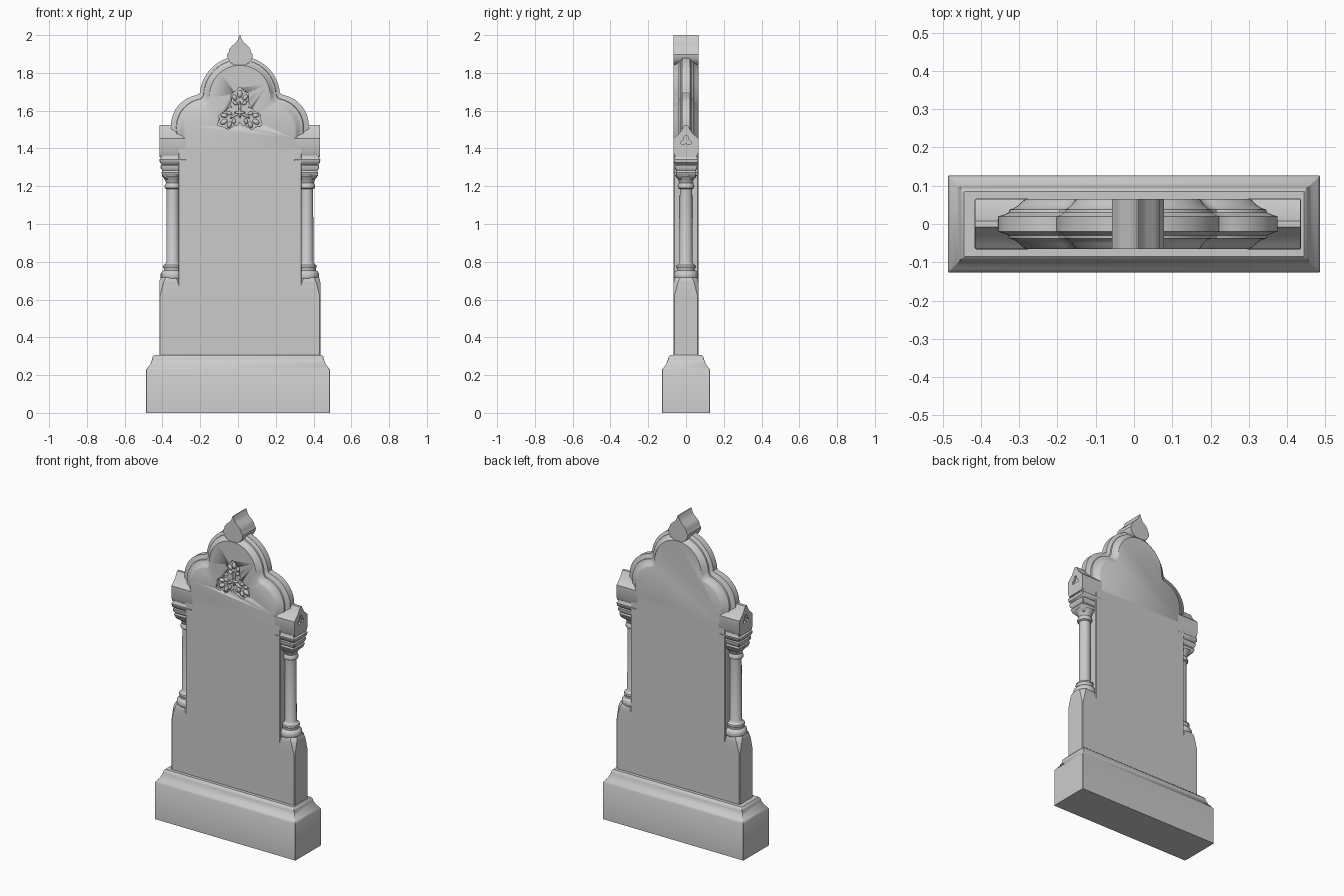
import bpy, bmesh
from math import sin, cos, pi, radians

if "Cube" in bpy.data.objects:
    bpy.data.objects.remove(bpy.data.objects["Cube"])

CX = 0.01      # centre line of everything above the plinth
D = 0.065      # half depth of the stone


def finish(name, bm):
    bmesh.ops.recalc_face_normals(bm, faces=bm.faces)
    me = bpy.data.meshes.new(name)
    bm.to_mesh(me)
    bm.free()
    ob = bpy.data.objects.new(name, me)
    bpy.context.collection.objects.link(ob)
    bpy.context.view_layer.objects.active = ob
    bpy.ops.object.select_all(action='DESELECT')
    ob.select_set(True)
    bpy.ops.object.shade_smooth_by_angle(angle=radians(35))
    return ob


def loft(name, rings):
    """Skin a stack of equal-length closed rings and cap both ends."""
    bm = bmesh.new()
    vs = [[bm.verts.new(p) for p in r] for r in rings]
    n = len(vs[0])
    for a, b in zip(vs, vs[1:]):
        for i in range(n):
            j = (i + 1) % n
            bm.faces.new((a[i], a[j], b[j], b[i]))
    bm.faces.new(vs[0])
    bm.faces.new(vs[-1])
    return finish(name, bm)


def rect(cx, hx, hy, z, c=0.0005):
    """Rectangle ring with cut corners."""
    return [(cx + x, y, z) for x, y in (
        (hx - c, -hy), (hx, c - hy), (hx, hy - c), (hx - c, hy),
        (c - hx, hy), (-hx, hy - c), (-hx, c - hy), (c - hx, -hy))]


def circle(cx, r, z, n=28):
    return [(cx + r * cos(2 * pi * i / n), r * sin(2 * pi * i / n), z) for i in range(n)]


def cut(ob, cutter):
    cutter.hide_render = True
    m = ob.modifiers.new("recess", 'BOOLEAN')
    m.operation, m.solver, m.object = 'DIFFERENCE', 'EXACT', cutter
    bpy.context.view_layer.objects.active = ob
    bpy.ops.object.modifier_apply(modifier=m.name)
    bpy.data.objects.remove(cutter)


def trefoil(r, frill, n=96):
    """Three-lobed outline with a leafy edge, one lobe up."""
    pts = []
    for i in range(n):
        a = 2 * pi * i / n
        k = r * (0.72 + 0.28 * cos(3 * (a - pi / 2)) + frill * cos(15 * (a - pi / 2)))
        pts.append((k * cos(a), k * sin(a)))
    return pts


# Plinth with coved top
loft("plinth", [rect(0, 0.486 - i, 0.127 - i, z, 0.002) for z, i in (
    (0, 0), (0.228, 0), (0.24, 0.008), (0.258, 0.022), (0.285, 0.032), (0.297, 0.034), (0.306, 0.042))])

# Main panel
loft("panel", [rect(CX, 0.326, D, z, 0.003) for z in (0.28, 1.40)])


# Lobed crown: inner face outline swept out to a thin ridge outline
def lobes(lower, upper, foot, n=14):
    half = [foot]
    for cx, cz, r, a0, a1 in (lower, upper):
        half += [(cx + r * cos(radians(a0 + (a1 - a0) * i / n)),
                  cz + r * sin(radians(a0 + (a1 - a0) * i / n))) for i in range(n + 1)]
    return half + [(-x, z) for x, z in reversed(half[:-1])]


inner = lobes((0.15, 1.49, 0.143, -15, 83), (0, 1.68, 0.16, -5, 90), (0.288, 1.40))
outer = lobes((0.20, 1.52, 0.165, 0, 80), (0, 1.675, 0.213, 5, 90), (0.365, 1.40))
moulding = [(0, D), (0.1, 0.061), (0.25, 0.05), (0.45, 0.041), (0.6, 0.038), (0.63, 0.03), (0.82, 0.024), (1, 0.02)]
section = [(t, -y) for t, y in moulding] + [(t, y) for t, y in reversed(moulding)]
crown = loft("crown", [[(CX + a[0] + (b[0] - a[0]) * t, y, a[1] + (b[1] - a[1]) * t)
                        for a, b in zip(inner, outer)] for t, y in section])

# Sunk three-leaf carving on the front
FZ = 1.59
cut(crown, loft("carving_cutter", [[(CX + x, y, FZ + z) for x, z in trefoil(0.127, 0.05)]
                                   for y in (-0.1, -D + 0.016)]))
bm = bmesh.new()


def blob(x, z, sx, sz, ang):
    res = bmesh.ops.create_icosphere(bm, subdivisions=2, radius=1)
    for v in res["verts"]:
        px, pz = v.co.x * sx, v.co.z * sz
        v.co = (CX + x + px * cos(ang) - pz * sin(ang), -D + 0.014 + v.co.y * 0.013,
                FZ + z + px * sin(ang) + pz * cos(ang))


for k in range(3):
    a = pi / 2 + k * 2 * pi / 3
    blob(0.03 * cos(a), 0.03 * sin(a), 0.032, 0.007, a)          # stem
    for da, r, s in ((0, 0.098, 0.021), (0.34, 0.085, 0.018), (-0.34, 0.085, 0.018),
                     (0.45, 0.056, 0.015), (-0.45, 0.056, 0.015)):
        blob(r * cos(a + da), r * sin(a + da), s, s * 0.65, a + da * 2)
for ang in (0, pi / 2):
    blob(0, 0, 0.03, 0.008, ang)                                 # centre cross
finish("leaf_carving", bm)

# Finial extruded through the full depth
half = [(0.030, 1.842), (0.052, 1.855), (0.066, 1.88), (0.068, 1.897), (0.058, 1.912),
        (0.056, 1.925), (0.042, 1.943), (0.022, 1.96), (0.011, 1.975), (0.002, 2.0)]
outline = half + [(-x, z) for x, z in reversed(half)]
loft("finial", [[(CX + x, y, z) for x, z in outline] for y in (-D, D)])

gable = [(-0.055, 1.355), (-D, 1.375), (-D, 1.453), (-0.055, 1.462), (-0.03, 1.485), (-0.008, 1.525)]
gable += [(-y, z) for y, z in reversed(gable)]
column = [(0.71, 0.060), (0.718, 0.064), (0.738, 0.064), (0.748, 0.057), (0.755, 0.048), (0.765, 0.048),
          (0.772, 0.052), (0.782, 0.050), (0.788, 0.040), (0.80, 0.034), (1.185, 0.033), (1.19, 0.042),
          (1.20, 0.044), (1.21, 0.040), (1.218, 0.036), (1.235, 0.042), (1.255, 0.058), (1.26, 0.058)]
capital = [(1.235, 0.034), (1.25, 0.052), (1.272, 0.060), (1.282, 0.055), (1.295, 0.064), (1.31, 0.065),
           (1.315, 0.060), (1.325, 0.069), (1.342, 0.071), (1.350, 0.065), (1.362, 0.064)]

for side, s in (("left", -1), ("right", 1)):
    # Lower shoulder with stop-chamfered top corners
    loft(side + "_shoulder", [rect(CX + s * 0.366, 0.060 - i, D - i, z, c) for z, c, i in (
        (0.28, 0.004, 0), (0.62, 0.004, 0), (0.69, 0.022, 0), (0.705, 0.026, 0.002), (0.718, 0.028, 0.008))])
    # Turned column and square stepped capital
    x = CX + s * 0.355
    loft(side + "_column", [circle(x, r, z) for z, r in column])
    loft(side + "_capital", [rect(x, r, r * 0.93, z, 0.003) for z, r in capital])
    # Gabled block with a small sunk trefoil in its end
    block = loft(side + "_gable_block", [[(CX + s * u, y, z) for y, z in gable] for u in (0.28, 0.425)])
    cut(block, loft("trefoil_cutter", [[(CX + s * u, y, 1.44 + z) for y, z in trefoil(0.03, 0, 36)]
                                       for u in (0.415, 0.45)]))
